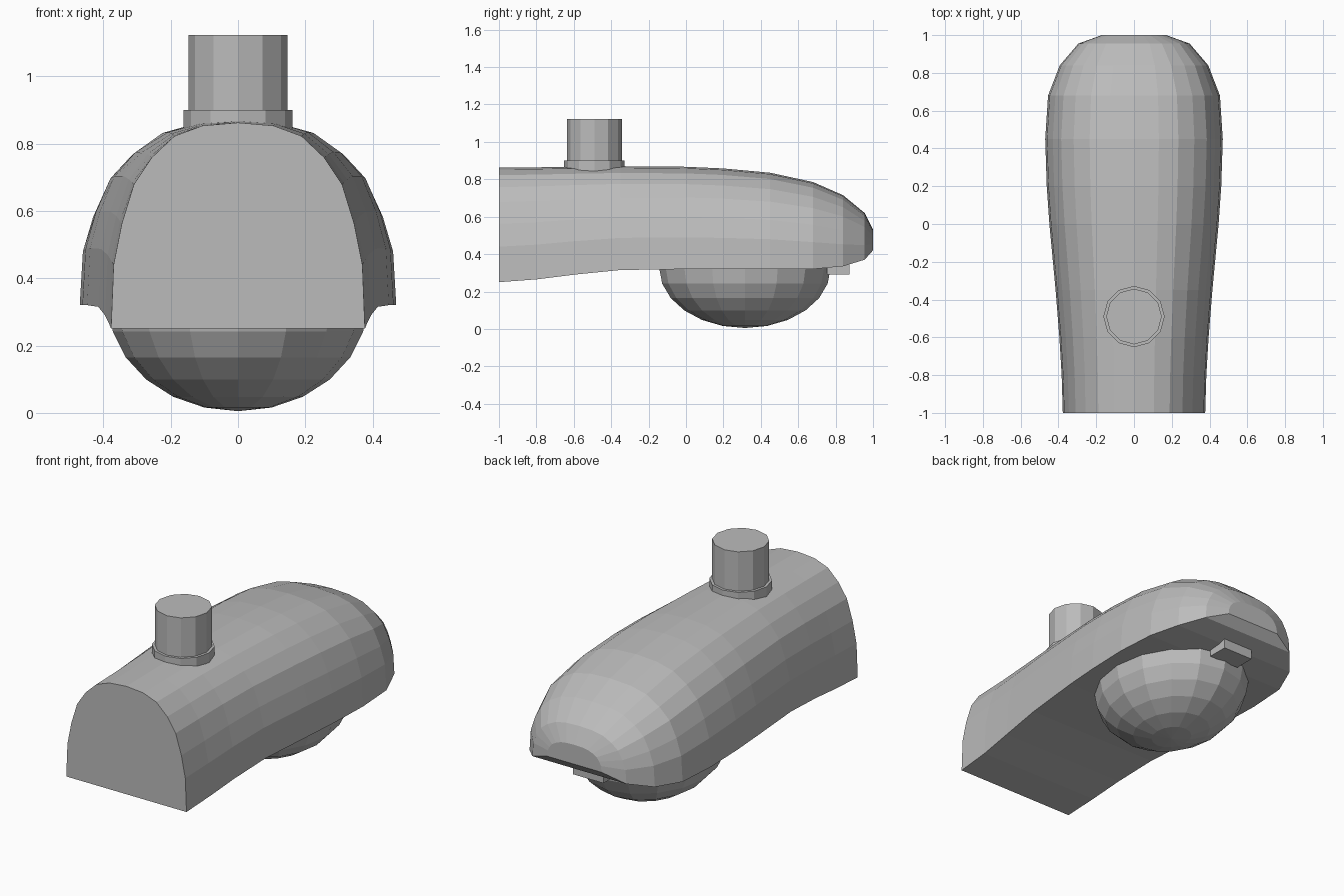
import bpy, bmesh, math

if "Cube" in bpy.data.objects:
    bpy.data.objects.remove(bpy.data.objects["Cube"])

grey = bpy.data.materials.new("light grey")
grey.diffuse_color = (0.5, 0.5, 0.5, 1)
grey.use_nodes = True
grey.node_tree.nodes["Principled BSDF"].inputs["Base Color"].default_value = grey.diffuse_color


def finish(name, bm):
    bmesh.ops.recalc_face_normals(bm, faces=bm.faces)
    me = bpy.data.meshes.new(name)
    bm.to_mesh(me)
    bm.free()
    me.materials.append(grey)
    ob = bpy.data.objects.new(name, me)
    bpy.context.collection.objects.link(ob)
    return ob


# Lamp housing: one arch section lofted along y (y, half width, bottom, top)
stations = [(-1, .377, .25, .862), (-.8, .383, .265, .864), (-.6, .395, .29, .867),
            (-.35, .415, .315, .87), (0, .448, .32, .867), (.2, .462, .32, .858),
            (.45, .47, .32, .835), (.68, .455, .32, .785), (.84, .393, .335, .715),
            (.955, .295, .37, .62), (1, .17, .42, .53)]
half = [(1, 0), (.98, .31), (.915, .51), (.82, .70), (.68, .83),
        (.5, .935), (.28, .985), (0, 1)]
arch = half + [(-x, z) for x, z in reversed(half[:-1])]
bm = bmesh.new()
rings = [[bm.verts.new((x * w, y, b + z * (t - b))) for x, z in arch]
         for y, w, b, t in stations]
n = len(arch)
for r0, r1 in zip(rings, rings[1:]):
    for i in range(n):
        j = (i + 1) % n
        bm.faces.new((r0[i], r0[j], r1[j], r1[i]))
bm.faces.new(rings[0])
bm.faces.new(rings[-1])
finish("lamp_housing", bm)

# Glass bowl: lower half of a stretched sphere
bm = bmesh.new()
bmesh.ops.create_uvsphere(bm, u_segments=16, v_segments=12, radius=1)
bmesh.ops.bisect_plane(bm, geom=bm.verts[:] + bm.edges[:] + bm.faces[:],
                       plane_co=(0, 0, 0.001), plane_no=(0, 0, 1), clear_outer=True)
for v in bm.verts:
    v.co = (v.co.x * .385, .315 + v.co.y * .458, .325 + v.co.z * .32)
finish("lamp_bowl", bm)


# Sensor on top: collar and barrel
def cylinder(name, r, z0, z1):
    bm = bmesh.new()
    bmesh.ops.create_cone(bm, cap_ends=True, segments=12, radius1=r, radius2=r, depth=z1 - z0)
    bmesh.ops.translate(bm, verts=bm.verts, vec=(0, -.49, (z0 + z1) / 2))
    finish(name, bm)


cylinder("sensor_collar", .162, .845, .9)
cylinder("sensor_barrel", .147, .85, 1.123)

# Latch behind the bowl
bm = bmesh.new()
bmesh.ops.create_cube(bm, size=1)
for v in bm.verts:
    v.co = (v.co.x * .19, .815 + v.co.y * .12, .32 + v.co.z * .06)
finish("bowl_latch", bm)
